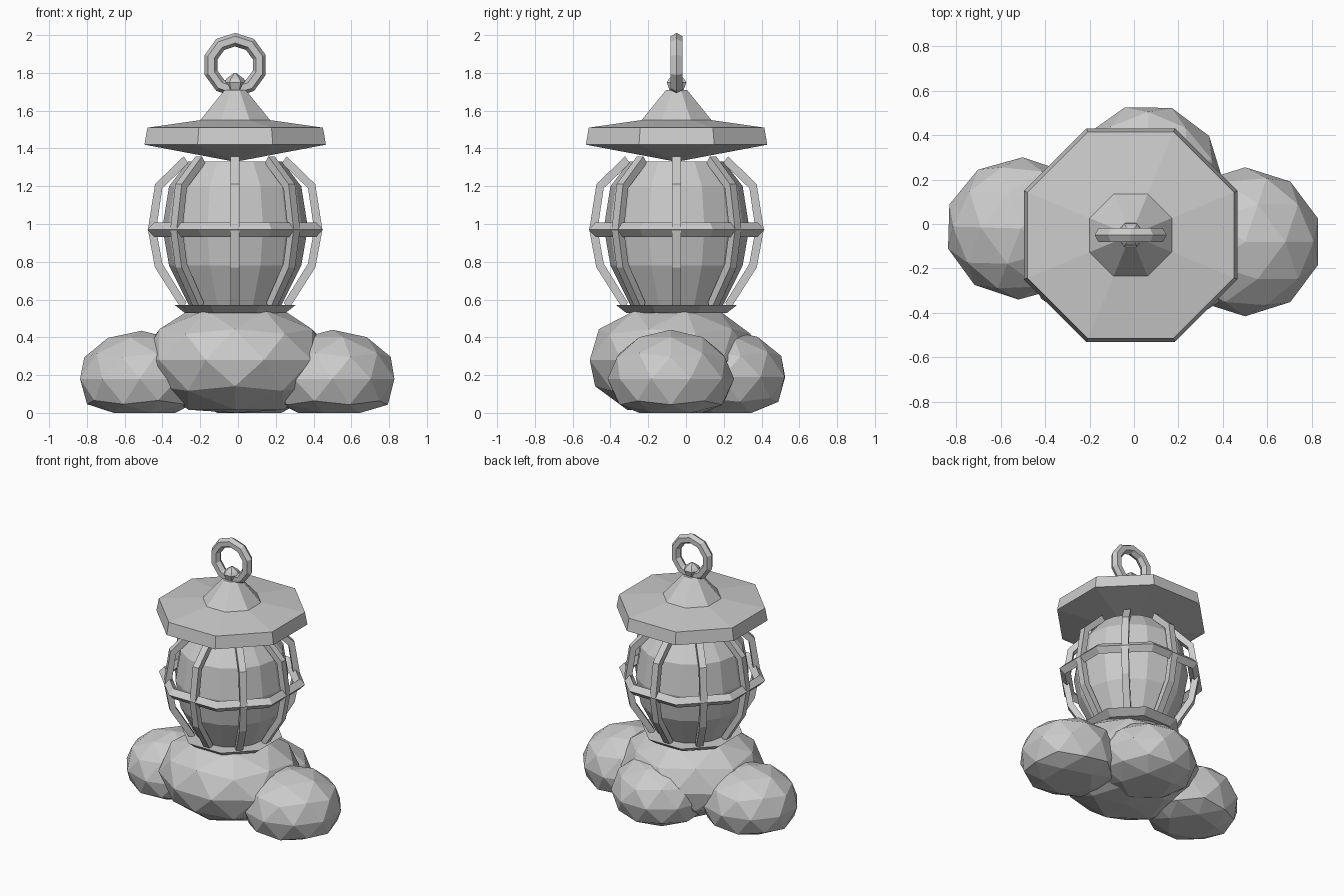
import bpy, bmesh, math
from mathutils import Matrix, Vector

cube = bpy.data.objects.get("Cube")
if cube:
    bpy.data.objects.remove(cube, do_unlink=True)

AXIS = Vector((-0.015, -0.05, 0))

stone = bpy.data.materials.new("grey stone")
stone.use_nodes = True
stone.diffuse_color = (0.6, 0.6, 0.6, 1)
stone.node_tree.nodes["Principled BSDF"].inputs["Base Color"].default_value = (0.6, 0.6, 0.6, 1)


def finish(name, bm, location=AXIS):
    bmesh.ops.recalc_face_normals(bm, faces=bm.faces)
    mesh = bpy.data.meshes.new(name)
    bm.to_mesh(mesh)
    bm.free()
    mesh.materials.append(stone)
    obj = bpy.data.objects.new(name, mesh)
    obj.location = location
    bpy.context.collection.objects.link(obj)
    return obj


def skin(bm, loops, closed=False):
    """Bridge a list of equally long vertex loops."""
    count = len(loops[0])
    pairs = list(zip(loops, loops[1:]))
    if closed:
        pairs.append((loops[-1], loops[0]))
    else:
        bm.faces.new(loops[0])
        bm.faces.new(loops[-1])
    for a, b in pairs:
        for i in range(count):
            j = (i + 1) % count
            bm.faces.new((a[i], a[j], b[j], b[i]))


def lathe(name, profile, sides, turn=0.0):
    """Turn (radius, height) points into a faceted solid."""
    bm = bmesh.new()
    loops = []
    for r, z in profile:
        angles = [math.tau * (i + turn) / sides for i in range(sides)]
        loops.append([bm.verts.new((r * math.cos(a), r * math.sin(a), z)) for a in angles])
    skin(bm, loops)
    return finish(name, bm)


def torus(name, major, minor, sides, section, height, turn=0.0, upright=False):
    bm = bmesh.new()
    loops = []
    for i in range(sides):
        a = math.tau * (i + turn) / sides
        loop = []
        for j in range(section):
            b = math.tau * j / section
            r = major + minor * math.cos(b)
            loop.append(bm.verts.new((r * math.cos(a), r * math.sin(a), minor * math.sin(b))))
        loops.append(loop)
    skin(bm, loops, closed=True)
    if upright:
        bm.transform(Matrix.Rotation(math.pi / 2, 4, "X"))
    return finish(name, bm, AXIS + Vector((0, 0, height)))


def rock(name, centre, size, spin):
    """Faceted boulder with its underside flattened on the ground."""
    bm = bmesh.new()
    bmesh.ops.create_icosphere(bm, subdivisions=2, radius=1)
    bm.transform(Matrix.Translation(centre) @ Matrix.Diagonal((*size, 1))
                 @ Matrix.Rotation(spin, 4, "Z"))
    for v in bm.verts:
        v.co.z = max(v.co.z, 0)
    finish(name, bm, (0, 0, 0))


# Boulders
rock("main_rock", (-0.01, -0.07, 0.28), (0.5, 0.46, 0.31), 0.3)
rock("left_rock", (0.5, -0.08, 0.18), (0.345, 0.335, 0.26), 0.0)
rock("right_rock", (-0.51, -0.02, 0.18), (0.34, 0.32, 0.255), 0.6)
rock("back_rock", (0.06, 0.2, 0.19), (0.34, 0.34, 0.25), 0.3)

# Collar and lamp body
lathe("collar", [(0.29, 0.53), (0.345, 0.57)], 8, 0.5)
lathe("lamp_body", [(0.24, 0.56), (0.35, 0.78), (0.385, 0.98), (0.35, 1.2), (0.25, 1.33)], 16)
torus("middle_band", 0.465, 0.038, 8, 4, 0.97, 0.5)

# Curved bars of the cage
bar_path = [(0.27, 0.565), (0.405, 0.78), (0.44, 0.97), (0.405, 1.2), (0.26, 1.34)]
for k in range(8):
    bm = bmesh.new()
    loops = []
    for r, z in bar_path:
        out = Vector((r, 0, z - 0.97)).normalized() * 0.022
        side = Vector((0, 0.024, 0))
        p = Vector((r, 0, z))
        loops.append([bm.verts.new(p + c) for c in
                      (out + side, out - side, -out - side, side - out)])
    skin(bm, loops)
    bm.transform(Matrix.Rotation(math.tau * k / 8, 4, "Z"))
    finish(f"cage_bar_{k + 1}", bm)

# Roof with raised peak
lathe("roof", [(0.004, 1.33), (0.52, 1.42), (0.503, 1.51), (0.2, 1.55), (0.06, 1.71)], 8, 0.5)

# Finial and hanging ring
lathe("finial", [(0.035, 1.69), (0.06, 1.75), (0.045, 1.77), (0.005, 1.8)], 6)
torus("hanging_ring", 0.134, 0.036, 10, 6, 1.842, 0.5, upright=True)
